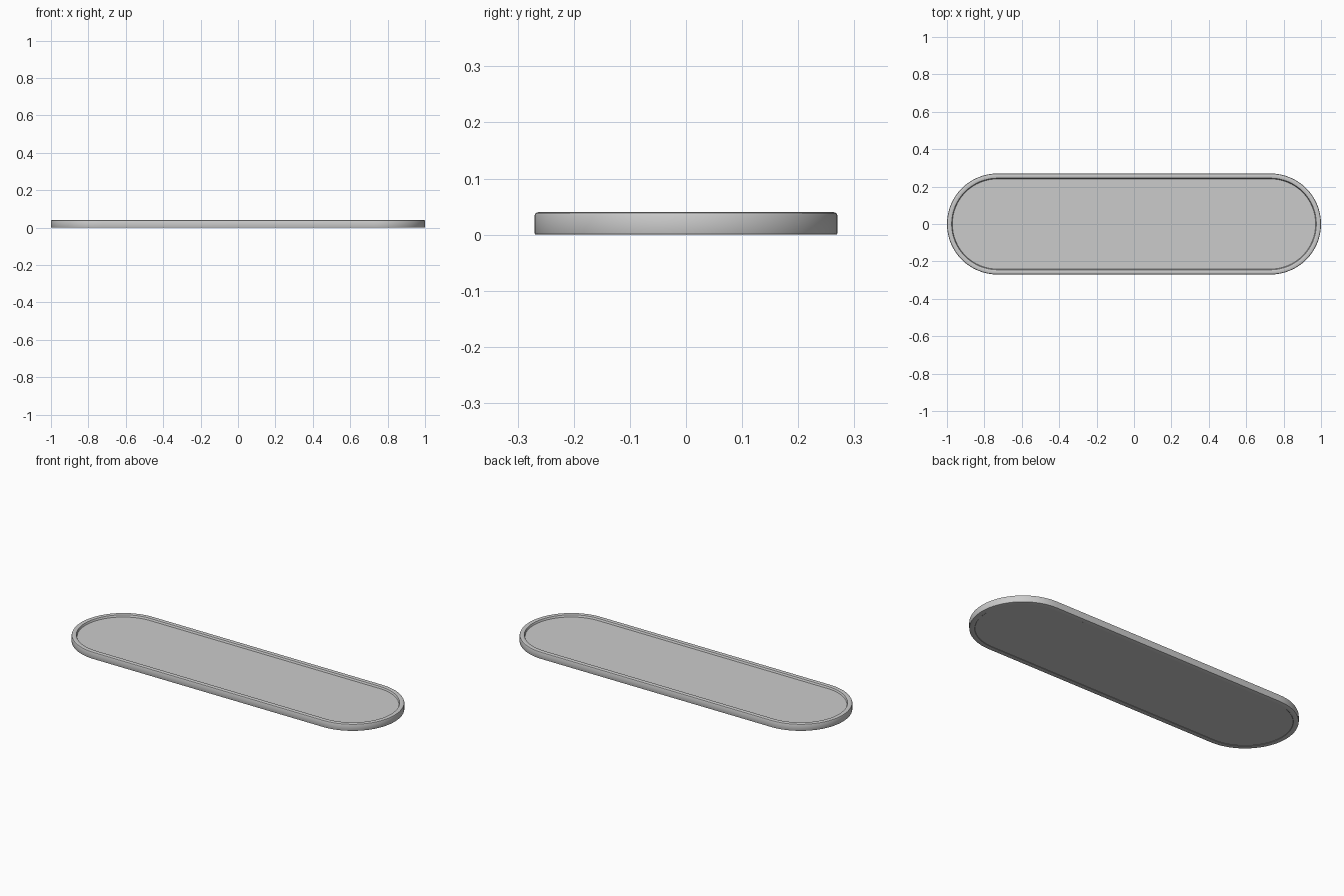
import bpy, bmesh, math

if "Cube" in bpy.data.objects:
    bpy.data.objects.remove(bpy.data.objects["Cube"])

HALF, R, N = 0.73, 0.27, 32   # straight half length, end radius, segments per end


def outline(inset):
    """Stadium outline, pulled inwards by inset."""
    r = R - inset
    pts = []
    for cx, start in ((HALF, -math.pi / 2), (-HALF, math.pi / 2)):
        for i in range(N + 1):
            a = start + math.pi * i / N
            pts.append((cx + r * math.cos(a), r * math.sin(a)))
    return pts


# Cross-section (inset, z): bottom lip, rounded wall, rim, sunken floor
profile = [(0.029, 0.0015), (0.027, 0.0), (0.003, 0.0), (0.0009, 0.0009), (0.0, 0.003),
           (0.0, 0.034), (0.0018, 0.0382), (0.006, 0.04),
           (0.022, 0.04), (0.025, 0.0385), (0.029, 0.028)]

bm = bmesh.new()
rings = [[bm.verts.new((x, y, z)) for x, y in outline(d)] for d, z in profile]
for a, b in zip(rings, rings[1:]):
    for i in range(len(a)):
        j = (i + 1) % len(a)
        bm.faces.new((a[i], a[j], b[j], b[i]))
bm.faces.new(rings[0][::-1])
bm.faces.new(rings[-1])
bmesh.ops.recalc_face_normals(bm, faces=bm.faces)

mesh = bpy.data.meshes.new("tray")
bm.to_mesh(mesh)
bm.free()
tray = bpy.data.objects.new("tray", mesh)
bpy.context.collection.objects.link(tray)
bpy.context.view_layer.objects.active = tray
tray.select_set(True)
bpy.ops.object.shade_smooth_by_angle(angle=math.radians(32))
